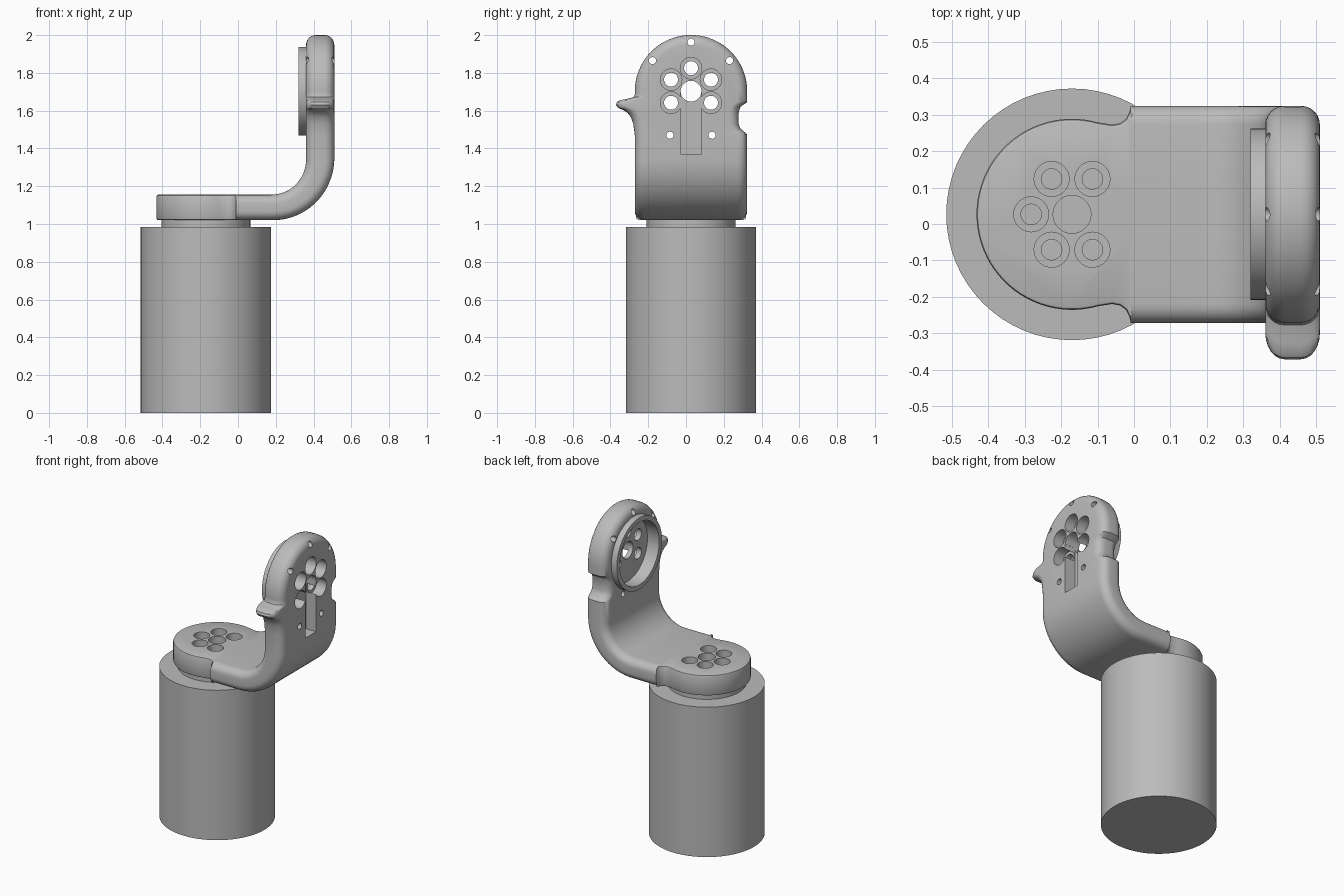
import bpy, bmesh
from math import sin, cos, pi, radians
from mathutils import Matrix, Vector

cube = bpy.data.objects.get("Cube")
if cube:
    bpy.data.objects.remove(cube, do_unlink=True)

grey = bpy.data.materials.new("metal grey")
grey.use_nodes = True
grey.diffuse_color = (0.5, 0.5, 0.5, 1)
grey.node_tree.nodes["Principled BSDF"].inputs["Base Color"].default_value = (0.5, 0.5, 0.5, 1)

MID = 0.0265           # centre line of the whole model in y
HUB_X = -0.17          # lower joint axis
HUB_Z = 1.703          # upper joint axis
BEND_X, BEND_Z, BEND_R = 0.175, 1.34, 0.185
BEND_S = 0.4           # strip length used by the bend
RISE = BEND_Z - BEND_X - BEND_S


def to_object(name, bm):
    bmesh.ops.recalc_face_normals(bm, faces=bm.faces)
    mesh = bpy.data.meshes.new(name)
    bm.to_mesh(mesh)
    bm.free()
    mesh.materials.append(grey)
    obj = bpy.data.objects.new(name, mesh)
    bpy.context.collection.objects.link(obj)
    return obj


def cylinder(name, radius, start, end, sides=32):
    """Cylinder between two points."""
    start, end = Vector(start), Vector(end)
    axis = end - start
    turn = axis.to_track_quat('Z', 'Y').to_matrix().to_4x4()
    bm = bmesh.new()
    bmesh.ops.create_cone(bm, cap_ends=True, segments=sides, radius1=radius,
                          radius2=radius, depth=axis.length,
                          matrix=Matrix.Translation((start + end) / 2) @ turn)
    return to_object(name, bm)


def bend(bm):
    """Wrap a flat strip (length, y, depth 0..1) around the elbow."""
    for v in bm.verts:
        s, y, u = v.co
        k = min(max((s - BEND_X) / BEND_S, 0), 1)
        a = k * pi / 2
        r = BEND_R + u * (0.135 + 0.015 * k)
        x = BEND_X + r * sin(a) + min(s - BEND_X, 0)
        z = BEND_Z - r * cos(a) + max(s - BEND_X - BEND_S, 0)
        v.co = (x, y, z)


def slice_bend(bm, cuts=16):
    for i in range(cuts + 1):
        geom = bm.verts[:] + bm.edges[:] + bm.faces[:]
        bmesh.ops.bisect_plane(bm, geom=geom, dist=1e-5, plane_no=(1, 0, 0),
                               plane_co=(BEND_X + BEND_S * i / cuts, 0, 0))


def bent_box(name, s0, s1, half, u0, u1):
    bm = bmesh.new()
    bmesh.ops.create_cube(bm, size=1)
    for v in bm.verts:
        v.co = (s0 if v.co.x < 0 else s1, MID + 2 * half * v.co.y,
                u0 if v.co.z < 0 else u1)
    slice_bend(bm)
    bend(bm)
    return to_object(name, bm)


def boolean(target, tool, operation='DIFFERENCE'):
    mod = target.modifiers.new("cut", 'BOOLEAN')
    mod.object, mod.operation, mod.solver = tool, operation, 'EXACT'
    bpy.context.view_layer.objects.active = target
    bpy.ops.object.modifier_apply(modifier=mod.name)


# Bent bracket: inset copies of one outline stacked through the thickness
HALF, ROUND = 0.2975, 0.052
notch = [(0, 1.475), (0.012, 1.485), (0.036, 1.505), (0.045, 1.53),
         (0.045, 1.59), (0.036, 1.62), (0.012, 1.637), (0, 1.645)]
horn = [(0, 1.685), (0.006, 1.672), (0.03, 1.665), (0.055, 1.66), (0.08, 1.655),
        (0.095, 1.645), (0.1, 1.63), (0.09, 1.615), (0.065, 1.605),
        (0.04, 1.59), (0.02, 1.565), (0.008, 1.53), (0, 1.47)]


def outline(d):
    pts = [(-0.01, HALF - d)]
    pts += [(z - RISE, HALF - d - depth) for depth, z in notch]
    for i in range(41):
        a = pi * i / 40
        pts.append((HUB_Z - RISE + (HALF - d) * sin(a), (HALF - d) * cos(a)))
    pts += [(z - RISE, d * (1 + 4 * out) - HALF - out) for out, z in horn]
    return pts + [(-0.01, d - HALF)]


bm = bmesh.new()
steps = [radians(90 * i / 6) for i in range(7)]
layers = [(ROUND * (1 - cos(a)) / 0.15, ROUND * (1 - sin(a))) for a in steps]
layers += [(1 - u, d) for u, d in reversed(layers)]
rings = [[bm.verts.new((s, MID + y, u)) for s, y in outline(d)] for u, d in layers]
for low, high in zip(rings, rings[1:]):
    for i in range(len(low) - 1):
        bm.faces.new((low[i], low[i + 1], high[i + 1], high[i]))
bm.faces.new(rings[0])
bm.faces.new(rings[-1])
bm.faces.new([r[0] for r in rings] + [r[-1] for r in reversed(rings)])
slice_bend(bm)
bend(bm)
bracket = to_object("bent_bracket", bm)

# Round pad over the lower joint, flaring into the bracket
flare = [(-0.06, 0.246), (-0.038, 0.25), (-0.022, 0.262), (-0.013, 0.28), (-0.01, 0.292)]
pad_pts = [(HUB_X + 0.262 * cos(a), 0.262 * sin(a))
           for a in [radians(74 + 212 * i / 48) for i in range(49)]]
pad_pts = flare[::-1] + pad_pts + [(x, -y) for x, y in flare]
bm = bmesh.new()
base = bm.faces.new([bm.verts.new((x, MID + y, 1.02)) for x, y in pad_pts])
top = bmesh.ops.extrude_face_region(bm, geom=[base])["geom"]
bmesh.ops.translate(bm, verts=[g for g in top if isinstance(g, bmesh.types.BMVert)],
                    vec=(0, 0, 0.135))
rim = [e for e in bm.edges if abs(e.verts[0].co.z - e.verts[1].co.z) < 1e-4
       and min(v.co.x for v in e.verts) < -0.011]
bmesh.ops.bevel(bm, geom=rim, offset=0.01, segments=2, profile=0.5, affect='EDGES')
pad = to_object("joint_pad", bm)

# Raised collar on the inner face of the upright
collar = cylinder("collar", 0.235, (0.32, MID, HUB_Z), (0.43, MID, HUB_Z), 64)
boolean(bracket, collar, 'UNION')
bpy.data.objects.remove(collar, do_unlink=True)

# Cutters: collar recess, cable channel and slot, bolt holes
up_cuts = [cylinder("recess_cutter", 0.205, (0.28, MID, HUB_Z), (0.405, MID, HUB_Z), 64),
           bent_box("channel_cutter", -0.12, 0.56, 0.056, -0.3, 0.45),
           bent_box("slot_cutter", 0.605, HUB_Z - RISE, 0.056, 0.5, 1.3),
           cylinder("hub_cutter", 0.055, (0.2, MID, HUB_Z), (0.6, MID, HUB_Z))]
pad_cuts = [up_cuts[1],
            cylinder("hub_cutter", 0.052, (HUB_X, MID, 0.99), (HUB_X, MID, 1.3))]
for i in range(5):
    a = radians(60 * i - 30)
    y, z = MID + 0.122 * cos(a), HUB_Z + 0.122 * sin(a)
    up_cuts.append(cylinder("bore_cutter", 0.057, (0.44, y, z), (0.6, y, z)))
    up_cuts.append(cylinder("bolt_cutter", 0.037, (0.2, y, z), (0.6, y, z)))
    a = radians(60 * i + 60)
    x, y = HUB_X + 0.112 * cos(a), MID + 0.112 * sin(a)
    pad_cuts.append(cylinder("bore_cutter", 0.048, (x, y, 1.085), (x, y, 1.3)))
    pad_cuts.append(cylinder("bolt_cutter", 0.028, (x, y, 0.99), (x, y, 1.3)))
for y, z in [(0, 1.963), (0.204, 1.865), (-0.204, 1.865), (0.112, 1.47), (-0.112, 1.47)]:
    up_cuts.append(cylinder("pin_cutter", 0.019, (0.2, MID + y, z), (0.6, MID + y, z), 20))
for target, cuts in ((bracket, up_cuts), (pad, pad_cuts)):
    for cutter in cuts:
        boolean(target, cutter)
for cutter in set(up_cuts + pad_cuts):
    bpy.data.objects.remove(cutter, do_unlink=True)

# Motor body and its neck
motor = cylinder("motor_body", 0.345, (HUB_X, MID, 0), (HUB_X, MID, 0.985), 64)
neck = cylinder("motor_neck", 0.235, (HUB_X, MID, 0.98), (HUB_X, MID, 1.02), 64)

for obj in (bracket, pad, motor, neck):
    bpy.ops.object.select_all(action='DESELECT')
    obj.select_set(True)
    bpy.context.view_layer.objects.active = obj
    bpy.ops.object.shade_smooth_by_angle(angle=radians(32))
